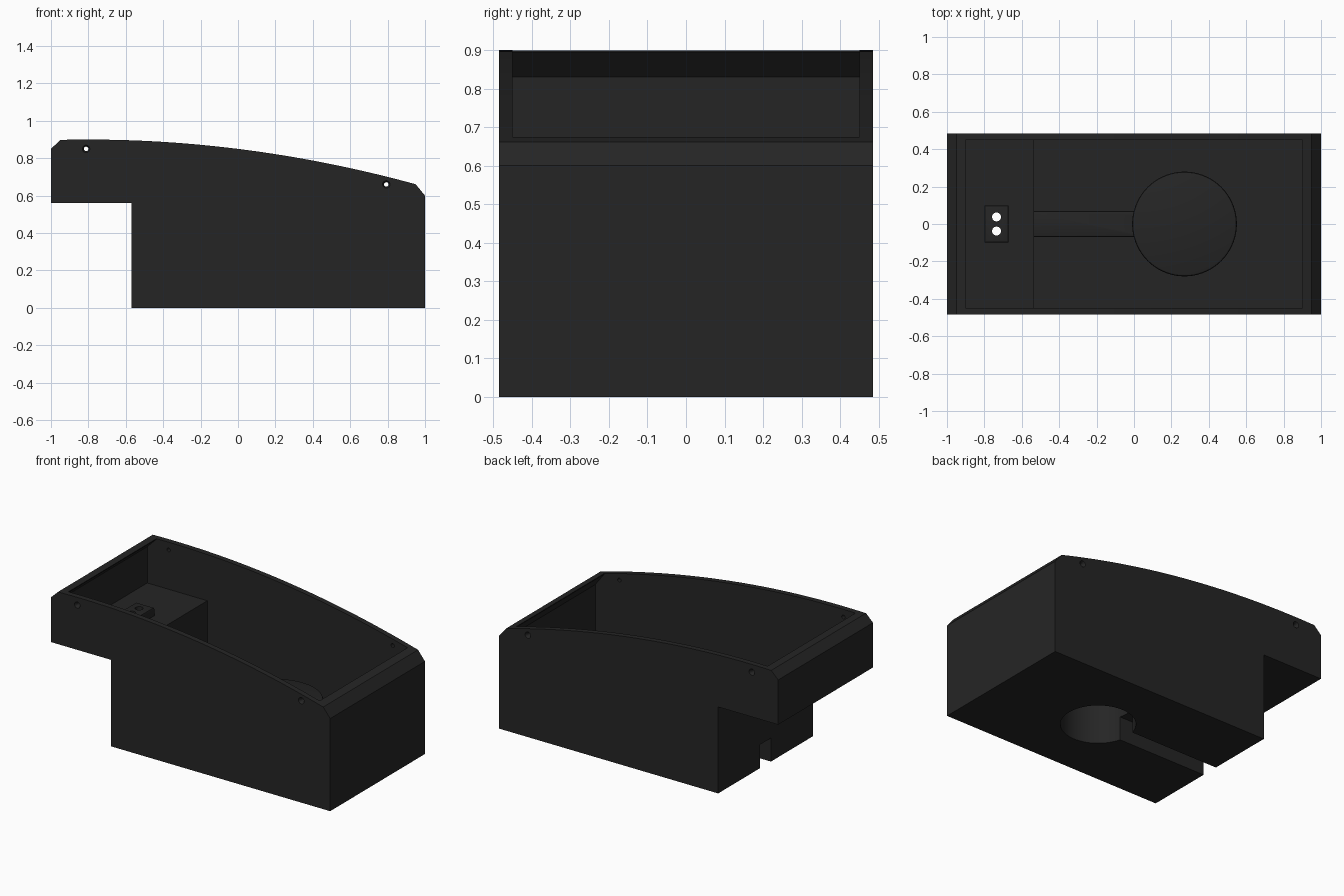
import bpy, bmesh, math
from mathutils import Matrix

if "Cube" in bpy.data.objects:
    bpy.data.objects.remove(bpy.data.objects["Cube"])

black = bpy.data.materials.new("matte black")
black.diffuse_color = (0.0185, 0.0185, 0.0185, 1)
black.use_nodes = True
black.node_tree.nodes["Principled BSDF"].inputs["Base Color"].default_value = black.diffuse_color


def finish(name, bm):
    bmesh.ops.recalc_face_normals(bm, faces=bm.faces)
    me = bpy.data.meshes.new(name)
    bm.to_mesh(me)
    bm.free()
    me.materials.append(black)
    ob = bpy.data.objects.new(name, me)
    bpy.context.collection.objects.link(ob)
    return ob


def extrude_profile(name, pts, half_y):
    """Side profile in x, z drawn out along y."""
    bm = bmesh.new()
    face = bm.faces.new([bm.verts.new((x, -half_y, z)) for x, z in pts])
    geo = bmesh.ops.extrude_face_region(bm, geom=[face])["geom"]
    bmesh.ops.translate(bm, vec=(0, 2 * half_y, 0),
                        verts=[g for g in geo if isinstance(g, bmesh.types.BMVert)])
    return finish(name, bm)


def round_top(bm, size):
    top = max(v.co.z for v in bm.verts)
    edges = [e for e in bm.edges if all(v.co.z > top - 1e-5 for v in e.verts)]
    bmesh.ops.bevel(bm, geom=edges, offset=size, segments=2, profile=0.5, affect='EDGES')


def box(name, x0, x1, y0, y1, z0, z1, bevel=0):
    bm = bmesh.new()
    bmesh.ops.create_cube(bm, size=1)
    for v in bm.verts:
        v.co = ((x0, x1)[v.co.x > 0], (y0, y1)[v.co.y > 0], (z0, z1)[v.co.z > 0])
    if bevel:
        round_top(bm, bevel)
    return finish(name, bm)


def cylinder(name, centre, r1, r2, depth, sides, bevel=0, along_y=0):
    """Cone or cylinder, upright or turned to run along y."""
    bm = bmesh.new()
    bmesh.ops.create_cone(bm, cap_ends=True, segments=sides, radius1=r1, radius2=r2, depth=depth)
    if bevel:
        round_top(bm, bevel)
    turn = Matrix.Rotation(along_y * math.pi / 2, 4, 'X')
    bmesh.ops.transform(bm, matrix=Matrix.Translation(centre) @ turn, verts=bm.verts)
    return finish(name, bm)


def combine(target, other, operation):
    mod = target.modifiers.new("join", 'BOOLEAN')
    mod.operation, mod.solver, mod.object = operation, 'EXACT', other
    bpy.context.view_layer.objects.active = target
    bpy.ops.object.modifier_apply(modifier=mod.name)
    bpy.data.objects.remove(other)


# Outer body with its arched top, chamfered ends and raised overhang
xs = [-0.95 + 1.9 * i / 40 for i in range(41)]
arch = [(x, 0.9 - 0.078 * (x + 0.8) ** 2) for x in xs]
body = extrude_profile("enclosure_body",
                       [(-1, 0.56), (-1, 0.85)] + arch +
                       [(1, 0.6), (1, 0), (-0.57, 0), (-0.57, 0.56)], 0.485)

# Inner cavity, open at the top between two sloping lips
combine(body, extrude_profile("cavity", [
    (-0.965, 0.595), (-0.965, 0.83), (-0.9, 0.895), (-0.9, 1.1), (0.9, 1.1), (0.9, 0.67),
    (0.965, 0.585), (0.965, 0.035), (-0.535, 0.035), (-0.535, 0.595)], 0.45), 'DIFFERENCE')

# Raised round housing, cable tunnel and terminal block inside
combine(body, box("tunnel_housing", -0.55, 0.1, -0.07, 0.07, 0.02, 0.18, 0.01), 'UNION')
combine(body, cylinder("round_housing", (0.27, 0, 0.185), 0.28, 0.28, 0.33, 72, 0.012), 'UNION')
combine(body, box("terminal_block", -0.8, -0.67, -0.1, 0.1, 0.58, 0.65, 0.01), 'UNION')

# Round pocket and cable groove from below
combine(body, cylinder("pocket", (0.27, 0, 0.11), 0.218, 0.218, 0.42, 72), 'DIFFERENCE')
combine(body, box("groove", -0.7, 0.2, -0.055, 0.055, -0.1, 0.152), 'DIFFERENCE')

# Two cable holes through the terminal block
for y in (-0.038, 0.038):
    combine(body, cylinder("cable_hole", (-0.735, y, 0.6), 0.024, 0.024, 0.3, 24), 'DIFFERENCE')

# Countersunk screw holes through both long walls
for x, z in ((-0.812, 0.85), (0.793, 0.66)):
    combine(body, cylinder("screw_hole", (x, 0, z), 0.012, 0.012, 1.2, 20, along_y=1), 'DIFFERENCE')
    for s in (-1, 1):
        combine(body, cylinder("countersink", (x, s * 0.48, z), 0.011, 0.025, 0.03, 20,
                               along_y=-s), 'DIFFERENCE')

bpy.ops.object.select_all(action='DESELECT')
body.select_set(True)
bpy.context.view_layer.objects.active = body
bpy.ops.object.shade_smooth_by_angle(angle=math.radians(30))
